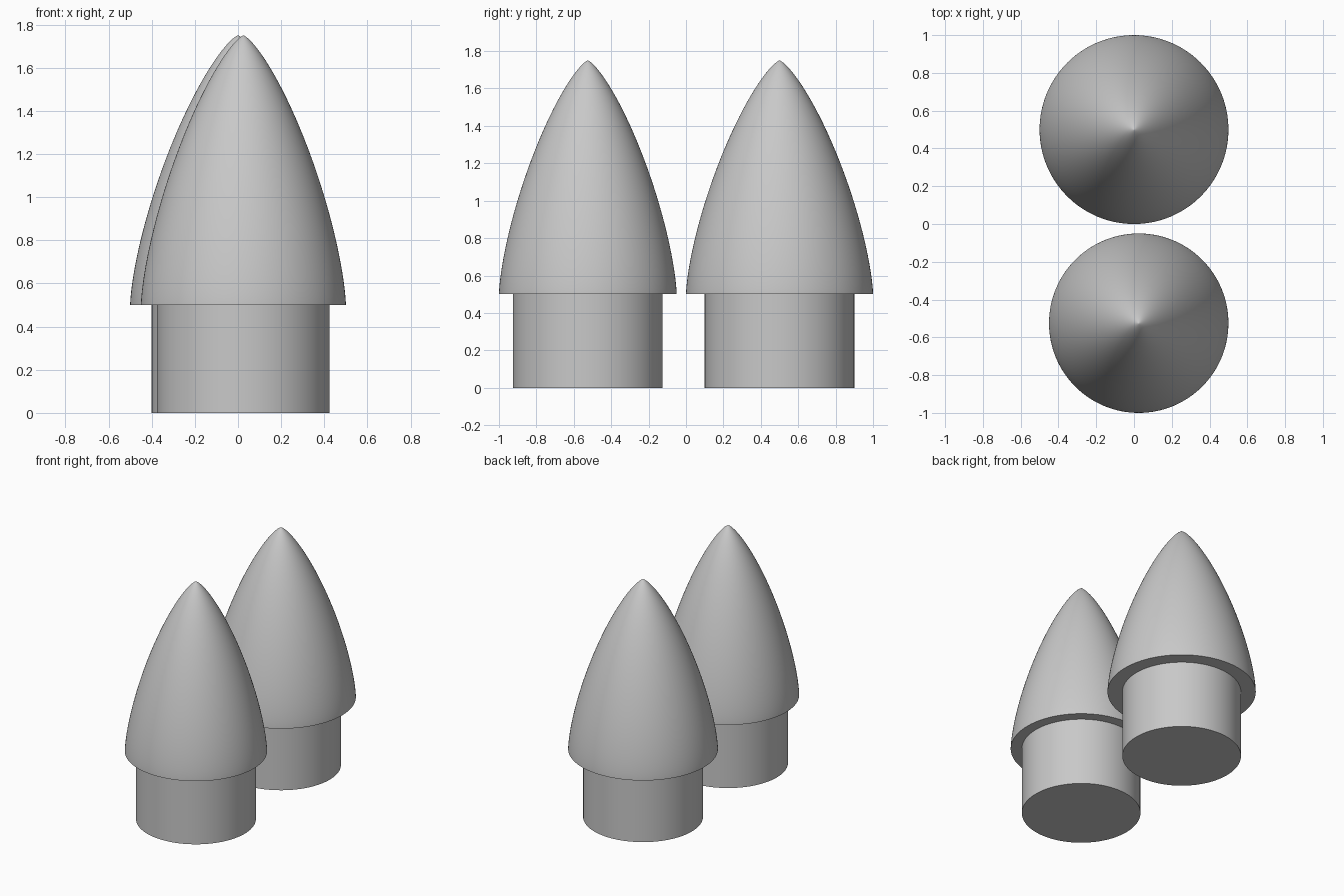
import bpy, bmesh, math

if "Cube" in bpy.data.objects:
    bpy.data.objects.remove(bpy.data.objects["Cube"])

SEGMENTS = 128
STEPS = 40
BASE_Z, LENGTH, SHOULDER_R = 0.5, 1.25, 0.4

grey = bpy.data.materials.new("plain grey")
grey.diffuse_color = (0.58, 0.58, 0.58, 1)
grey.use_nodes = True
grey.node_tree.nodes["Principled BSDF"].inputs["Base Color"].default_value = grey.diffuse_color


def lathe(name, profile, centre):
    """Revolve an (r, z) profile around a vertical axis."""
    bm = bmesh.new()
    verts = [bm.verts.new((r, 0, z)) for r, z in profile]
    edges = [bm.edges.new(pair) for pair in zip(verts, verts[1:])]
    bmesh.ops.spin(bm, geom=verts + edges, cent=(0, 0, 0), axis=(0, 0, 1),
                   angle=math.tau, steps=SEGMENTS, use_duplicate=False)
    bmesh.ops.remove_doubles(bm, verts=bm.verts, dist=1e-5)
    bmesh.ops.recalc_face_normals(bm, faces=bm.faces)
    mesh = bpy.data.meshes.new(name)
    bm.to_mesh(mesh)
    bm.free()
    mesh.materials.append(grey)
    obj = bpy.data.objects.new(name, mesh)
    obj.location = (*centre, 0)
    bpy.context.collection.objects.link(obj)
    bpy.ops.object.select_all(action='DESELECT')
    obj.select_set(True)
    bpy.context.view_layer.objects.active = obj
    bpy.ops.object.shade_smooth_by_angle(angle=math.radians(30))


def nose_profile(radius):
    """Minimum-drag curve from the tip to the rim, then the flat underside."""
    points = []
    for i in range(STEPS + 1):
        t = math.pi * i / STEPS
        r = radius * math.sqrt(max(0, t - math.sin(2 * t) / 2) / math.pi)
        points.append((r, BASE_Z + LENGTH * (1 + math.cos(t)) / 2))
    return points + [(SHOULDER_R, BASE_Z)]


# Two nose cones, each a curved shell on a solid cylindrical shoulder
for side, centre, radius in (("back", (0, 0.5), 0.5),
                             ("front", (0.025, -0.525), 0.475)):
    lathe(side + "_nose_cone", nose_profile(radius), centre)
    lathe(side + "_shoulder", [(SHOULDER_R, BASE_Z), (SHOULDER_R, 0), (0, 0)], centre)
